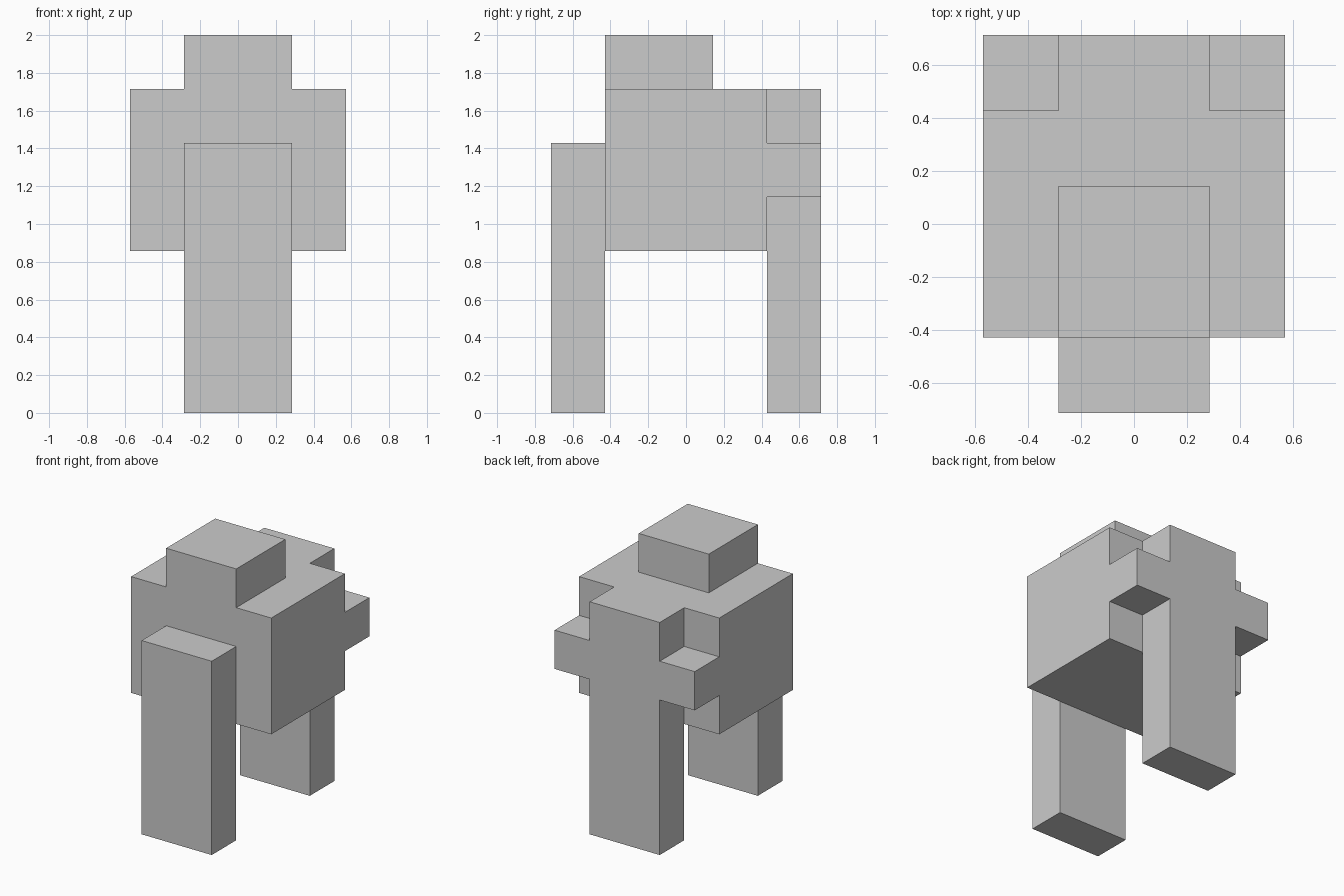
import bpy
import bmesh
from mathutils import Vector

if "Cube" in bpy.data.objects:
    bpy.data.objects.remove(bpy.data.objects["Cube"])

U = 1 / 7  # the model sits on a regular grid of this size


def extrude_profile(name, outline, y0, y1):
    """Extrude a closed x/z outline from y0 to y1 (grid units)."""
    bm = bmesh.new()
    face = bm.faces.new([bm.verts.new((x * U, y0 * U, z * U)) for x, z in outline])
    ext = bmesh.ops.extrude_face_region(bm, geom=[face])
    verts = [g for g in ext["geom"] if isinstance(g, bmesh.types.BMVert)]
    bmesh.ops.translate(bm, verts=verts, vec=Vector((0, (y1 - y0) * U, 0)))
    bmesh.ops.recalc_face_normals(bm, faces=bm.faces)
    mesh = bpy.data.meshes.new(name)
    bm.to_mesh(mesh)
    bm.free()
    obj = bpy.data.objects.new(name, mesh)
    bpy.context.collection.objects.link(obj)
    return obj


def block(name, half_width, y0, y1, z0, z1):
    """Box centred on x = 0."""
    w = half_width
    return extrude_profile(name, [(-w, z0), (w, z0), (w, z1), (-w, z1)], y0, y1)


# Main body, top block and front leg
block("body", 4, -3, 3, 6, 12)
block("top_block", 2, -3, 1, 12, 14)
block("front_leg", 2, -5, -3, 0, 10)

# Back leg with side arms: a mirrored cross outline
right = [(2, 0), (2, 8), (4, 8), (4, 10), (2, 10), (2, 12)]
left = [(-x, z) for x, z in reversed(right)]
extrude_profile("back_leg_with_arms", right + left, 3, 5)
